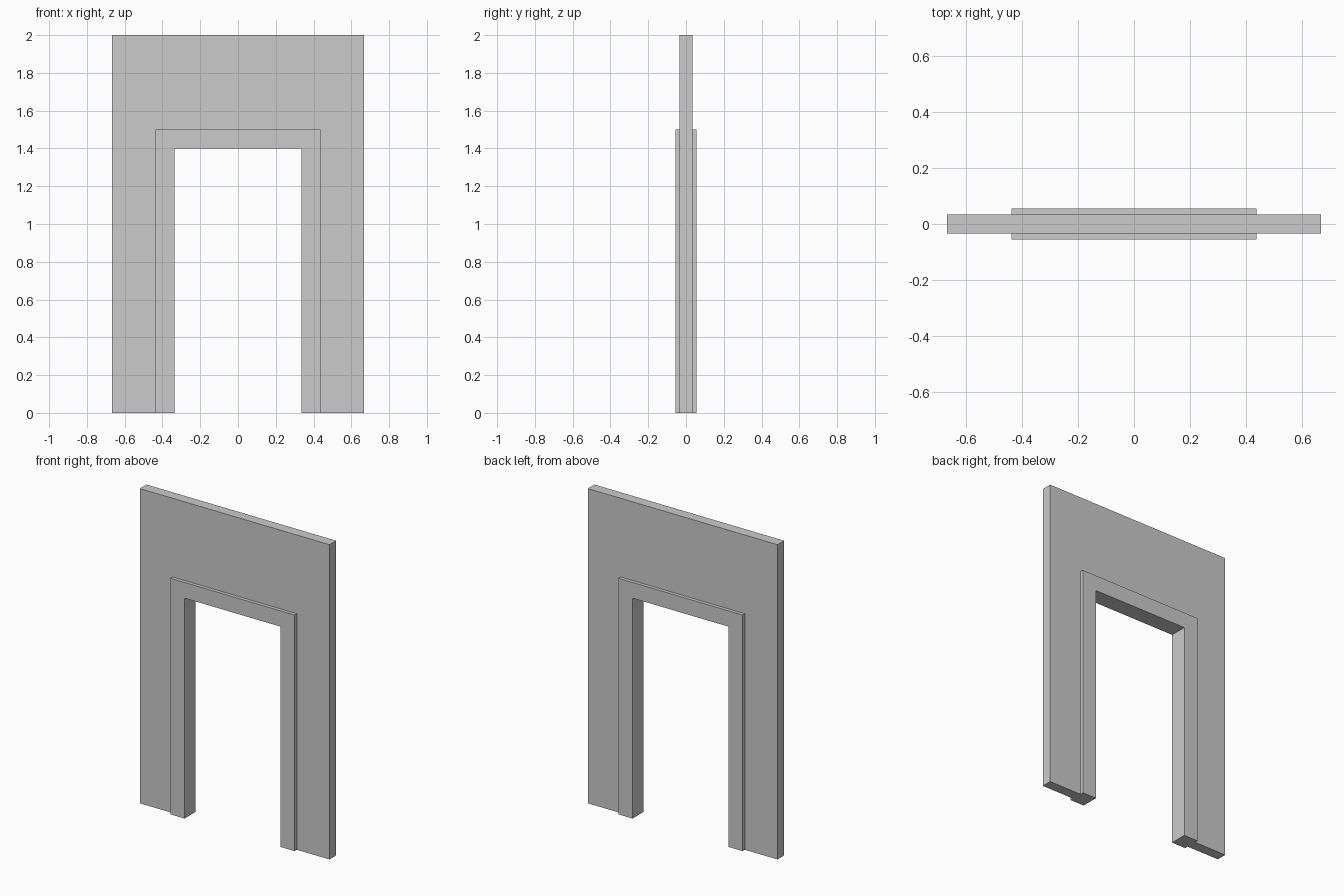
import bpy, bmesh

if "Cube" in bpy.data.objects:
    bpy.data.objects.remove(bpy.data.objects["Cube"])

OPEN_X, OPEN_Z = 0.3367, 1.4   # clear doorway opening


def portal(name, outer_x, outer_z, inner_x, inner_z, depth):
    """Upside-down U profile in the XZ plane, extruded along y."""
    half = [(inner_x, inner_z), (inner_x, 0), (outer_x, 0), (outer_x, outer_z)]
    outline = half + [(-x, z) for x, z in reversed(half)]
    bm = bmesh.new()
    face = bm.faces.new([bm.verts.new((x, -depth / 2, z)) for x, z in outline])
    ext = bmesh.ops.extrude_face_region(bm, geom=[face], use_keep_orig=True)
    moved = [g for g in ext["geom"] if isinstance(g, bmesh.types.BMVert)]
    bmesh.ops.translate(bm, verts=moved, vec=(0, depth, 0))
    bmesh.ops.recalc_face_normals(bm, faces=bm.faces)
    mesh = bpy.data.meshes.new(name)
    bm.to_mesh(mesh)
    bm.free()
    obj = bpy.data.objects.new(name, mesh)
    bpy.context.collection.objects.link(obj)
    return obj


# Thin wall panel, its rough opening hidden inside the frame
wall = portal("doorway_wall", 0.6667, 2.0, OPEN_X + 0.05, OPEN_Z + 0.05, 0.0667)

# Thicker door frame lining the opening, proud on both sides
frame = portal("door_frame", OPEN_X + 0.1, OPEN_Z + 0.1, OPEN_X, OPEN_Z, 0.111)

# Fuse frame and wall into one clean solid
union = wall.modifiers.new("fuse_frame", "BOOLEAN")
union.operation = "UNION"
union.solver = "EXACT"
union.object = frame
bpy.context.view_layer.objects.active = wall
bpy.ops.object.modifier_apply(modifier=union.name)
bpy.data.objects.remove(frame)
